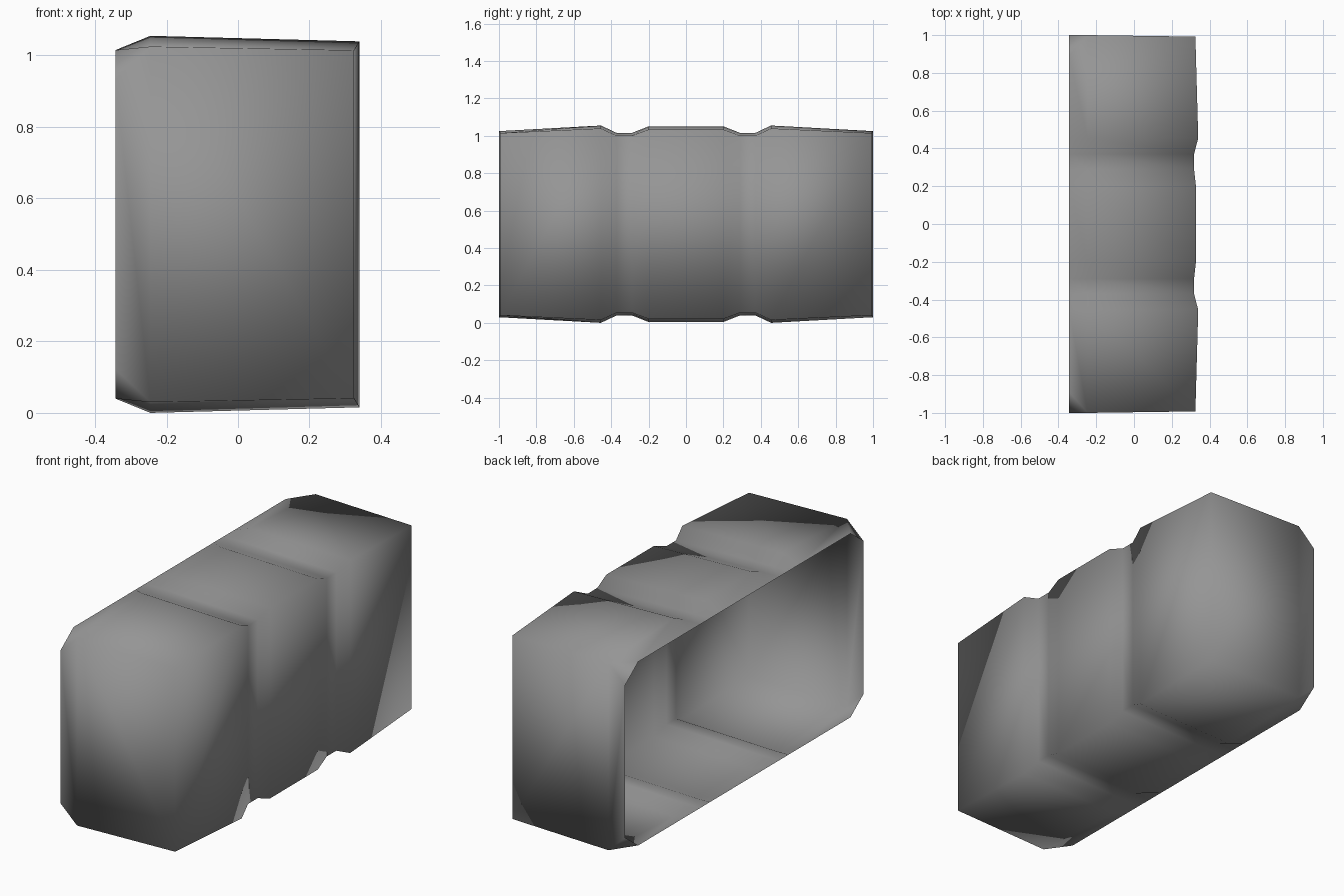
import bpy
import bmesh

if "Cube" in bpy.data.objects:
    bpy.data.objects.remove(bpy.data.objects["Cube"], do_unlink=True)

grey = bpy.data.materials.new("plain grey")
grey.use_nodes = True
colour = (0.3, 0.3, 0.3, 1)
grey.diffuse_color = colour
grey.node_tree.nodes["Principled BSDF"].inputs["Base Color"].default_value = colour

MID_Z = 0.5275      # height of the symmetry plane
RIM_X, SIDE_X = -0.343, -0.245
RIM_HALF = 0.4875

# Cross-sections along y: y, wall half height, front-panel x, panel half height
half = [(1.0, 0.4975, 0.325, 0.487),
        (0.455, 0.5275, 0.34, 0.512),
        (0.37, 0.4875, 0.318, 0.473),
        (0.29, 0.4875, 0.318, 0.473),
        (0.2, 0.523, 0.328, 0.506)]
sections = half + [(-y, *rest) for y, *rest in reversed(half)]

bm = bmesh.new()


def section_points(y, wall, front_x, front, side):
    """Rim, wall and panel corner points on the upper or lower side."""
    end = abs(y) == 1
    rim_y = y * 0.89 if end else y
    panel_y = y * 0.992 if end else y
    return [bm.verts.new((RIM_X, rim_y, MID_Z + side * RIM_HALF)),
            bm.verts.new((SIDE_X, y, MID_Z + side * wall)),
            bm.verts.new((front_x, panel_y, MID_Z + side * front))]


top = [section_points(*s, 1) for s in sections]
low = [section_points(*s, -1) for s in sections]

# Ribbed walls and panel between neighbouring sections
for i in range(len(sections) - 1):
    for strip in (top, low):
        a, b = strip[i], strip[i + 1]
        for k in range(2):
            bm.faces.new((a[k], a[k + 1], b[k + 1], b[k]))
    bm.faces.new((top[i][2], low[i][2], low[i + 1][2], top[i + 1][2]))

# End walls with cut rim corners
for i, y in ((0, 1), (-1, -1)):
    t, b = top[i], low[i]
    rim_t, rim_b = [bm.verts.new((RIM_X, y, MID_Z + s * 0.405)) for s in (1, -1)]
    bm.faces.new((t[1], t[2], b[2], b[1]))
    bm.faces.new((rim_t, t[1], b[1], rim_b))
    bm.faces.new((t[0], t[1], rim_t))
    bm.faces.new((b[0], b[1], rim_b))

bmesh.ops.recalc_face_normals(bm, faces=bm.faces)
# The panel must face outward, toward +x
bm.normal_update()
panel = max(bm.faces, key=lambda f: f.calc_center_median().x)
if panel.normal.x < 0:
    bmesh.ops.reverse_faces(bm, faces=bm.faces)
for f in bm.faces:
    f.smooth = True

mesh = bpy.data.meshes.new("open_ribbed_shell")
bm.to_mesh(mesh)
bm.free()
mesh.materials.append(grey)
shell = bpy.data.objects.new("open_ribbed_shell", mesh)
bpy.context.collection.objects.link(shell)
